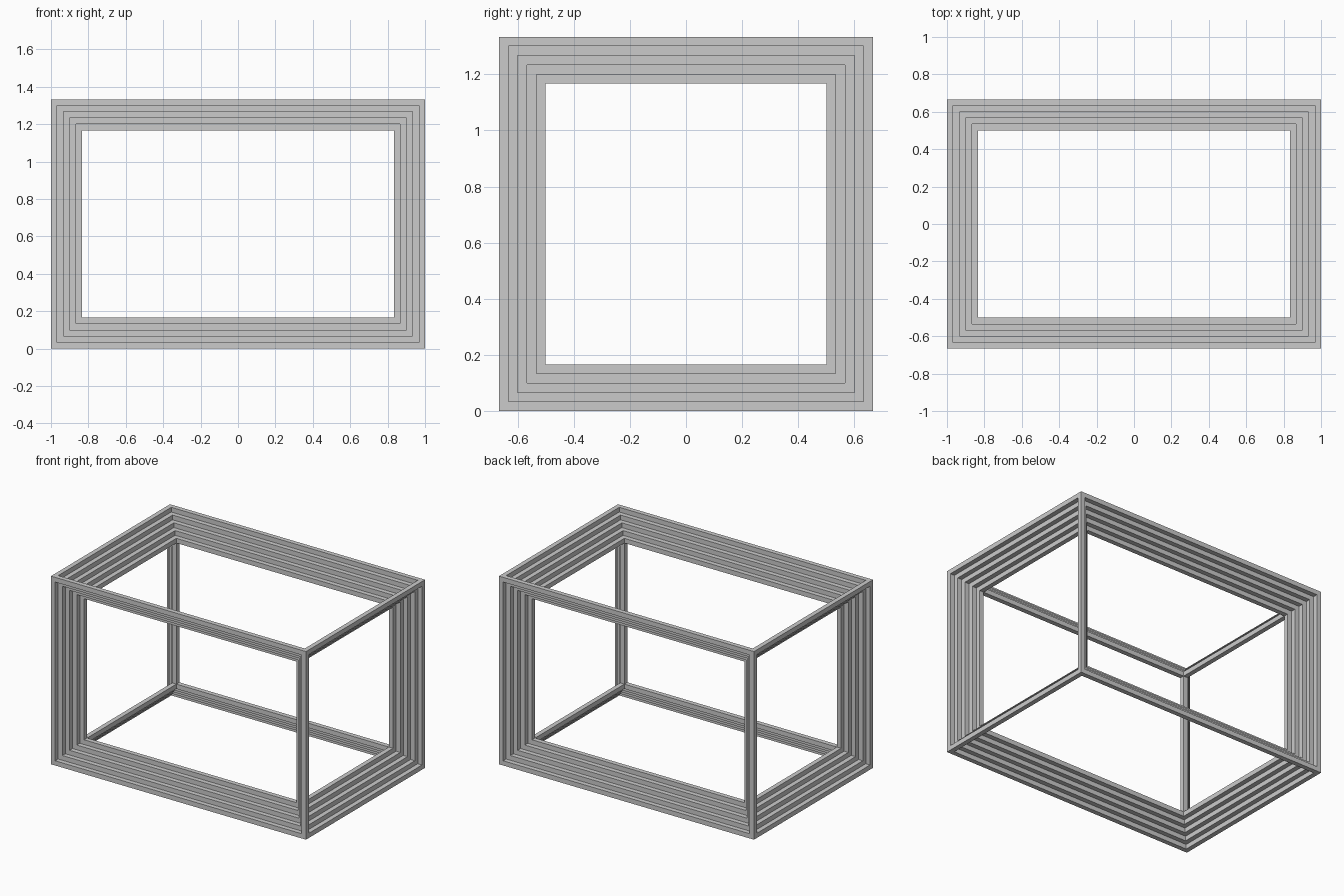
import bpy, bmesh
from itertools import product
from mathutils import Vector

if "Cube" in bpy.data.objects:
    bpy.data.objects.remove(bpy.data.objects["Cube"])

T = 1 / 30                      # bar thickness and inward step
HALF = (1.0, 2 / 3, 2 / 3)      # half size of the outermost frame
CENTRE_Z = 2 / 3
LEVELS = 5


def solid(cell):
    """A cell of the 3x3x3 grid is a bar or corner if it touches two or more sides."""
    return all(0 <= c <= 2 for c in cell) and sum(c != 1 for c in cell) >= 2


def box_frame(name, half):
    """Watertight frame of twelve square bars along the edges of a box."""
    cuts = [(-h, -h + T, h - T, h) for h in half]
    bm = bmesh.new()
    verts = {}

    def vert(key):
        if key not in verts:
            verts[key] = bm.verts.new([cuts[a][key[a]] for a in range(3)])
        return verts[key]

    for cell in product(range(3), repeat=3):
        if not solid(cell):
            continue
        for axis, side in product(range(3), (0, 1)):
            near = list(cell)
            near[axis] += 1 if side else -1
            if solid(near):
                continue
            u, v = (axis + 1) % 3, (axis + 2) % 3
            loop = []
            for du, dv in ((0, 0), (1, 0), (1, 1), (0, 1)):
                key = list(cell)
                key[axis] += side
                key[u] += du
                key[v] += dv
                loop.append(vert(tuple(key)))
            bm.faces.new(loop if side else loop[::-1])

    mesh = bpy.data.meshes.new(name)
    bm.to_mesh(mesh)
    bm.free()
    obj = bpy.data.objects.new(name, mesh)
    obj.location = Vector((0, 0, CENTRE_Z))
    bpy.context.collection.objects.link(obj)


# Nested frames, each fitting just inside the previous one
for level in range(LEVELS):
    box_frame(f"box_frame_{level + 1}", [h - level * T for h in HALF])
